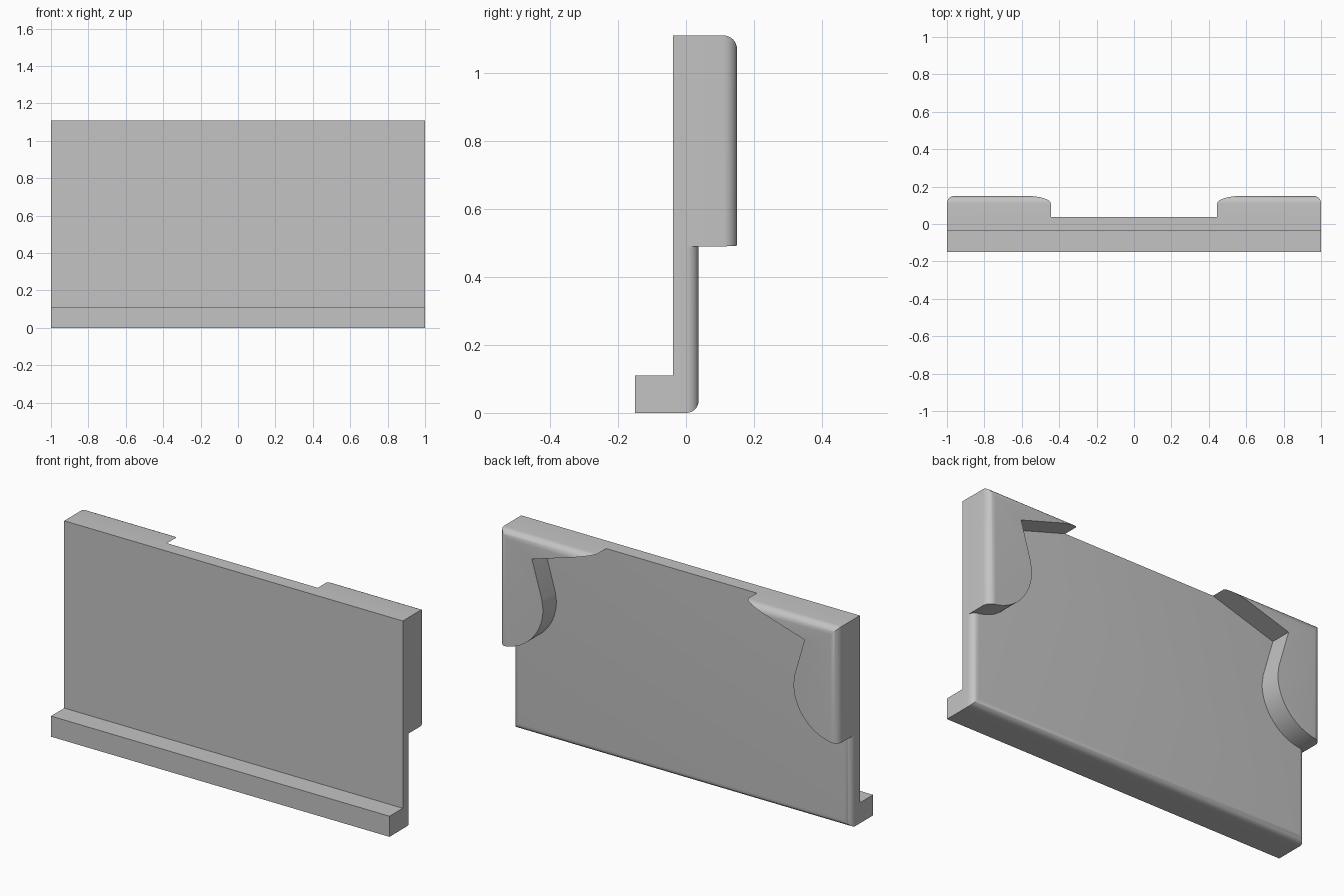
import bpy, bmesh, math

if "Cube" in bpy.data.objects:
    bpy.data.objects.remove(bpy.data.objects["Cube"], do_unlink=True)

HALF, HEIGHT = 1.0, 1.11
FRONT, PLATE_BACK, PAD_BACK = -0.038, 0.037, 0.15

grey = bpy.data.materials.new("plain_grey")
grey.use_nodes = True
grey.diffuse_color = (0.55, 0.55, 0.55, 1)
grey.node_tree.nodes["Principled BSDF"].inputs["Base Color"].default_value = (0.55, 0.55, 0.55, 1)


def make_object(name, bm):
    bmesh.ops.recalc_face_normals(bm, faces=bm.faces)
    mesh = bpy.data.meshes.new(name)
    bm.to_mesh(mesh)
    bm.free()
    mesh.materials.append(grey)
    obj = bpy.data.objects.new(name, mesh)
    bpy.context.collection.objects.link(obj)
    return obj


def box(name, low, high, radius=0, rounded=None):
    """Box between two corners; edges whose midpoint passes the rule get rounded."""
    bm = bmesh.new()
    bmesh.ops.create_cube(bm, size=1)
    for v in bm.verts:
        v.co = [low[i] if v.co[i] < 0 else high[i] for i in range(3)]
    if rounded:
        edges = [e for e in bm.edges if rounded((e.verts[0].co + e.verts[1].co) / 2)]
        bmesh.ops.bevel(bm, geom=edges, offset=radius, segments=8, profile=0.5, affect='EDGES')
    return make_object(name, bm)


def prism(name, outline, y0, y1):
    """Extrude an x-z outline along y."""
    bm = bmesh.new()
    face = bm.faces.new([bm.verts.new((x, y0, z)) for x, z in outline])
    new = bmesh.ops.extrude_face_region(bm, geom=[face])["geom"]
    bmesh.ops.translate(bm, vec=(0, y1 - y0, 0),
                        verts=[g for g in new if isinstance(g, bmesh.types.BMVert)])
    return make_object(name, bm)


def activate(obj):
    bpy.ops.object.select_all(action='DESELECT')
    obj.select_set(True)
    bpy.context.view_layer.objects.active = obj


# Main plate, rounded along its back bottom and back side edges
plate = box("back_plate", (-HALF, FRONT, 0), (HALF, PLATE_BACK, HEIGHT), 0.036,
            lambda m: m.y > PLATE_BACK - 0.001 and m.z < HEIGHT - 0.01)

# Ledge along the front bottom
ledge = box("front_ledge", (-HALF, -0.15, 0), (HALF, FRONT, 0.11))

# Raised corner pad, rounded along its back top and outer side
pad = box("corner_pad", (0.1, 0, 0.3), (HALF, PAD_BACK, HEIGHT), 0.04,
          lambda m: m.y > PAD_BACK - 0.001 and (m.z > HEIGHT - 0.01 or m.x > HALF - 0.01))

# Pad outline: slanted upper edge, straight inner edge, quarter-round lower edge
arc = [(HALF - 0.26 * math.cos(t), 0.75 - 0.26 * math.sin(t))
       for t in (math.pi / 2 * i / 20 for i in range(21))]
outline = [(1.2, 1.3), (0.15, 1.2), (0.445, HEIGHT), (0.805, 1.0), (0.747, 0.8)] + arc + [(1.2, 0.49)]
cutter = prism("pad_outline", outline, -0.1, 0.3)
cutter.hide_render = True

trim = pad.modifiers.new("trim", 'BOOLEAN')
trim.operation = 'INTERSECT'
trim.solver = 'EXACT'
trim.object = cutter
activate(pad)
bpy.ops.object.modifier_apply(modifier="trim")
bpy.data.objects.remove(cutter, do_unlink=True)

# Matching pad on the other side
mirror = pad.modifiers.new("mirror", 'MIRROR')
mirror.use_mirror_merge = False
bpy.ops.object.modifier_apply(modifier="mirror")

for obj in (plate, ledge, pad):
    activate(obj)
    bpy.ops.object.shade_smooth_by_angle(angle=math.radians(25))
